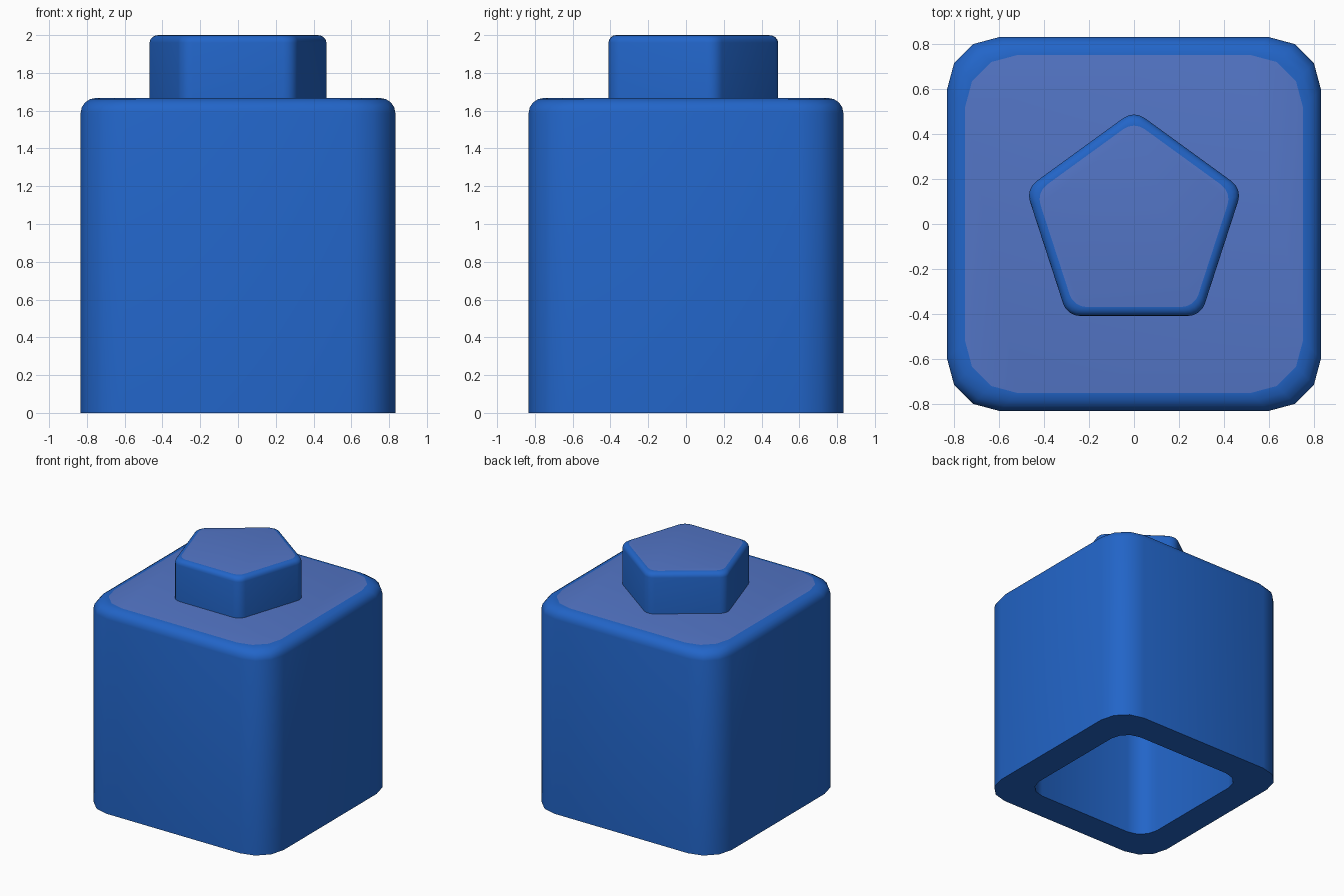
import bpy, bmesh
from math import pi, sin, cos, radians

cube = bpy.data.objects.get("Cube")
if cube:
    bpy.data.objects.remove(cube, do_unlink=True)


def material(name, rgb):
    mat = bpy.data.materials.new(name)
    mat.use_nodes = True
    mat.diffuse_color = (*rgb, 1)
    mat.node_tree.nodes["Principled BSDF"].inputs["Base Color"].default_value = (*rgb, 1)
    return mat


blue = material("blue", (0.016, 0.13, 0.58))
pale_blue = material("pale blue", (0.087, 0.18, 0.57))


def rounded_polygon(sides, apothem, radius, start, steps):
    """Outline of a regular polygon with arcs at its corners."""
    reach = (apothem - radius) / cos(pi / sides)
    points = []
    for k in range(sides):
        corner = start + 2 * pi * k / sides
        for s in range(steps + 1):
            a = corner + pi / sides * (2 * s / steps - 1)
            points.append((reach * cos(corner) + radius * cos(a),
                           reach * sin(corner) + radius * sin(a)))
    return points


def top_edge(apothem, radius, top, width, steps=4):
    """Rings of a quarter-round edge, from the wall to the top face."""
    return [(apothem - width * (1 - cos(pi / 2 * s / steps)), radius,
             top - width * (1 - sin(pi / 2 * s / steps))) for s in range(steps + 1)]


def loft(name, sides, start, steps, rings):
    """Skin a stack of (apothem, radius, z) rings and cap both ends."""
    bm = bmesh.new()
    loops = [[bm.verts.new((x, y, z)) for x, y in
              rounded_polygon(sides, apothem, radius, start, steps)]
             for apothem, radius, z in rings]
    for low, high in zip(loops, loops[1:]):
        for i in range(len(low)):
            j = (i + 1) % len(low)
            bm.faces.new((low[i], low[j], high[j], high[i]))
    bm.faces.new(loops[0][::-1])
    cap = bm.faces.new(loops[-1])
    cap.material_index = 1
    bmesh.ops.recalc_face_normals(bm, faces=bm.faces)
    mesh = bpy.data.meshes.new(name)
    bm.to_mesh(mesh)
    bm.free()
    obj = bpy.data.objects.new(name, mesh)
    bpy.context.collection.objects.link(obj)
    mesh.materials.append(blue)
    mesh.materials.append(pale_blue)
    bpy.ops.object.select_all(action="DESELECT")
    obj.select_set(True)
    bpy.context.view_layer.objects.active = obj
    bpy.ops.object.shade_smooth_by_angle(angle=radians(40))
    return obj


# Hollow block: cavity ceiling, cavity wall, bottom rim, outer wall, rounded top
half, corner, height = 0.833, 0.233, 1.667
loft("block_body", 4, pi / 4, 3,
     [(0.589, 0.16, 1.43), (0.589, 0.16, 0), (half, corner, 0)]
     + top_edge(half, corner, height, 0.08))

# Five-sided stud on top, point towards the back
loft("pentagon_stud", 5, pi / 2, 4,
     [(0.41, 0.08, height - 0.03)] + top_edge(0.41, 0.08, 2, 0.04))
